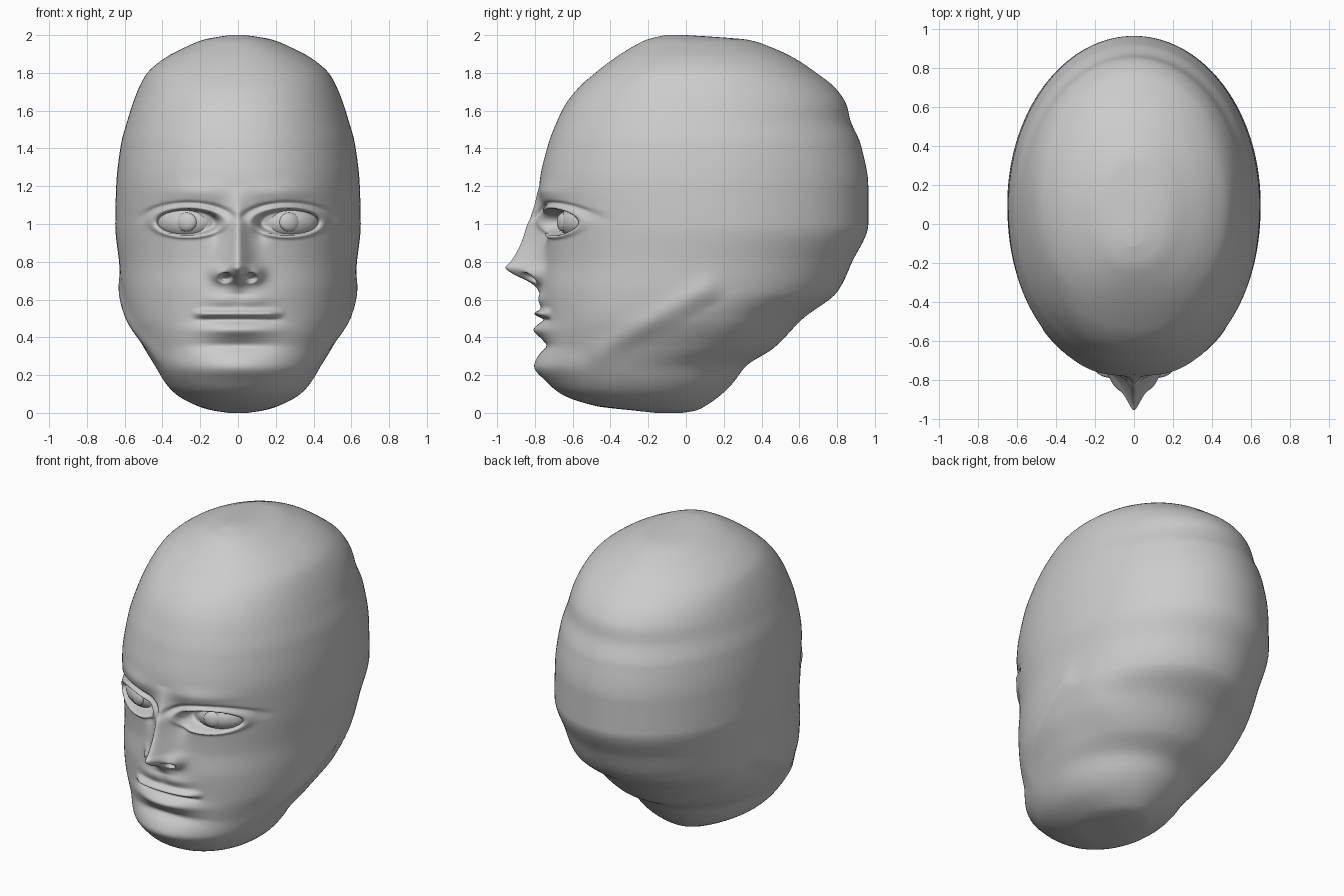
import bpy, bmesh, math
from math import sin, cos, pi, exp, hypot

cube = bpy.data.objects.get("Cube")
if cube:
    bpy.data.objects.remove(cube)

grey = bpy.data.materials.new("plain grey")
grey.use_nodes = True
grey.diffuse_color = (0.6, 0.6, 0.6, 1)
grey.node_tree.nodes["Principled BSDF"].inputs["Base Color"].default_value = (0.6, 0.6, 0.6, 1)

# Skull sections: height, half width, front depth, back depth
SECTIONS = [
    (0.0, 0.05, -0.16, -0.02), (0.012, 0.13, -0.27, 0.05), (0.035, 0.21, -0.47, 0.1),
    (0.1, 0.33, -0.66, 0.19), (0.16, 0.385, -0.73, 0.25), (0.25, 0.44, -0.785, 0.32),
    (0.34, 0.495, -0.77, 0.46), (0.5, 0.58, -0.76, 0.62), (0.64, 0.615, -0.765, 0.8),
    (0.8, 0.63, -0.75, 0.88), (1.0, 0.65, -0.76, 0.965), (1.2, 0.645, -0.775, 0.965),
    (1.42, 0.62, -0.73, 0.925), (1.55, 0.585, -0.68, 0.87), (1.63, 0.56, -0.64, 0.85),
    (1.72, 0.525, -0.57, 0.79), (1.8, 0.48, -0.48, 0.69), (1.88, 0.385, -0.375, 0.57),
    (1.94, 0.27, -0.28, 0.44), (1.975, 0.185, -0.21, 0.33), (1.99, 0.11, -0.155, 0.16),
    (2.0, 0.04, -0.11, 0.0)]
# Nose ridge: height, projection
NOSE = [(0.63, 0), (0.67, 0.035), (0.7, 0.085), (0.735, 0.165), (0.77, 0.212), (0.8, 0.185),
        (0.9, 0.125), (1.0, 0.085), (1.1, 0.035), (1.2, 0)]


def curve(points, col):
    """Monotone cubic through the given column of a table."""
    xs = [p[0] for p in points]
    ys = [p[col] for p in points]
    d = [(ys[i + 1] - ys[i]) / (xs[i + 1] - xs[i]) for i in range(len(xs) - 1)]
    inner = [2 * a * b / (a + b) if a * b > 0 else 0 for a, b in zip(d, d[1:])]
    m = [d[0]] + inner + [d[-1]]

    def f(x):
        if x <= xs[0] or x >= xs[-1]:
            return ys[0] if x <= xs[0] else ys[-1]
        i = max(k for k in range(len(d)) if xs[k] <= x)
        h = xs[i + 1] - xs[i]
        t = (x - xs[i]) / h
        s = 1 - t
        return (s * s * ((1 + 2 * t) * ys[i] + t * h * m[i])
                + t * t * ((3 - 2 * t) * ys[i + 1] - s * h * m[i + 1]))
    return f


half_width, front, back = (curve(SECTIONS, c) for c in (1, 2, 3))
nose_height = curve(NOSE, 1)


def bump(x, z, cx, cz, rx, rz):
    return exp(-((x - cx) / rx) ** 2 - ((z - cz) / rz) ** 2)


def step(t):
    t = min(max(t, 0), 1)
    return t * t * (3 - 2 * t)


def face_relief(x, z):
    """Forward projection of the facial features."""
    a = abs(x)
    # nose ridge, wings and nostrils
    width = 0.05 + 0.025 * step((1.0 - z) / 0.25)
    out = nose_height(z) * exp(-(hypot(a, 0.008) / width) ** 1.5)
    out += 0.05 * bump(a, z, 0.095, 0.735, 0.042, 0.04)
    out -= 0.075 * step(1.7 - 1.2 * hypot((a - 0.066) / 0.03, (z - 0.718) / 0.02))
    # eye socket, lids and brow
    e = hypot((a - 0.265) / 0.165, (z - 1.01) / 0.068)
    out -= 0.075 * step((1.05 - e) / 0.2)
    out += 0.016 * exp(-((e - 1.17) / 0.13) ** 2)
    out -= 0.014 * exp(-((e - 1.5) / 0.14) ** 2) * step((z - 0.99) / 0.06)
    out -= 0.03 * bump(a, z, 0.12, 1.0, 0.04, 0.08)
    out += 0.015 * bump(a, z, 0.23, 1.17, 0.16, 0.045)
    # lips, mouth line and the hollow above the chin
    lip = step((0.26 - a) / 0.1)
    out += 0.042 * lip * exp(-((z - 0.525) / 0.019) ** 2)
    out -= 0.012 * lip * exp(-((z - 0.492) / 0.012) ** 2)
    out += 0.045 * bump(a, z, 0, 0.44, 0.19, 0.035)
    out -= 0.03 * bump(a, z, 0, 0.355, 0.2, 0.03)
    out += 0.02 * bump(a, z, 0, 0.24, 0.18, 0.06)
    out += 0.02 * bump(a, z, 0.07, 0.6, 0.1, 0.04)
    return out


def jaw_relief(y, z):
    """Sideways swell along the jaw and hollow behind it."""
    t = min(max((y + 0.45) / 0.55, 0), 1)
    ridge = hypot(y + 0.45 - 0.55 * t, z - 0.33 - 0.32 * t)
    return 0.018 * exp(-(ridge / 0.07) ** 2) - 0.025 * bump(y, z, 0.3, 0.45, 0.15, 0.13)


# Ring angles, packed closely across the face
FINE, COARSE, SPAN = 75, 50, 0.8
half = [SPAN * i / FINE for i in range(FINE)]
half += [SPAN + (pi - SPAN) * i / COARSE for i in range(COARSE + 1)]
angles = half + [-a for a in reversed(half[1:-1])]

# Ring heights, closer together over the features
levels = []
for lo, hi in zip(SECTIONS, SECTIONS[1:]):
    gap = 0.007 if 0.3 < lo[0] < 1.2 else 0.016
    n = max(4, math.ceil((hi[0] - lo[0]) / gap))
    levels += [lo[0] + (hi[0] - lo[0]) * i / n for i in range(n)]
levels.append(SECTIONS[-1][0])

# Head
bm = bmesh.new()
rings = []
for z in levels:
    w, f, b = half_width(z), front(z), back(z)
    mid, depth = (f + b) / 2, (b - f) / 2
    ring = []
    for a in angles:
        c, s = cos(a), sin(a)
        power = 0.93 if c > 0 else 1.0
        x = w * math.copysign(abs(s) ** power, s)
        y = mid - depth * math.copysign(abs(c) ** power, c)
        if c > 0 and 0.1 < z < 1.4:
            y -= face_relief(x, z) * step(c / 0.3)
        x += math.copysign(jaw_relief(y, z) * abs(s), s)
        ring.append(bm.verts.new((x, y, z)))
    rings.append(ring)
count = len(angles)
for low, high in zip(rings, rings[1:]):
    for i in range(count):
        j = (i + 1) % count
        bm.faces.new((low[i], low[j], high[j], high[i]))
bm.faces.new(rings[0])
bm.faces.new(rings[-1])
bmesh.ops.recalc_face_normals(bm, faces=bm.faces)
for face in bm.faces:
    face.smooth = True
mesh = bpy.data.meshes.new("head")
bm.to_mesh(mesh)
bm.free()
mesh.materials.append(grey)
bpy.context.collection.objects.link(bpy.data.objects.new("head", mesh))


def ball(name, place, size, turn=0):
    bpy.ops.mesh.primitive_uv_sphere_add(segments=48, ring_count=24, location=place,
                                         rotation=(0, 0, turn))
    obj = bpy.context.object
    obj.name = name
    obj.scale = size
    obj.data.materials.append(grey)
    bpy.ops.object.shade_smooth()


# Eyes
for side, sign in (("left", 1), ("right", -1)):
    ball(side + "_eyeball", (sign * 0.265, -0.54, 1.01), (0.17, 0.125, 0.1), sign * 0.35)
    ball(side + "_iris", (sign * 0.272, -0.65, 1.01), (0.056, 0.03, 0.05), sign * 0.35)
